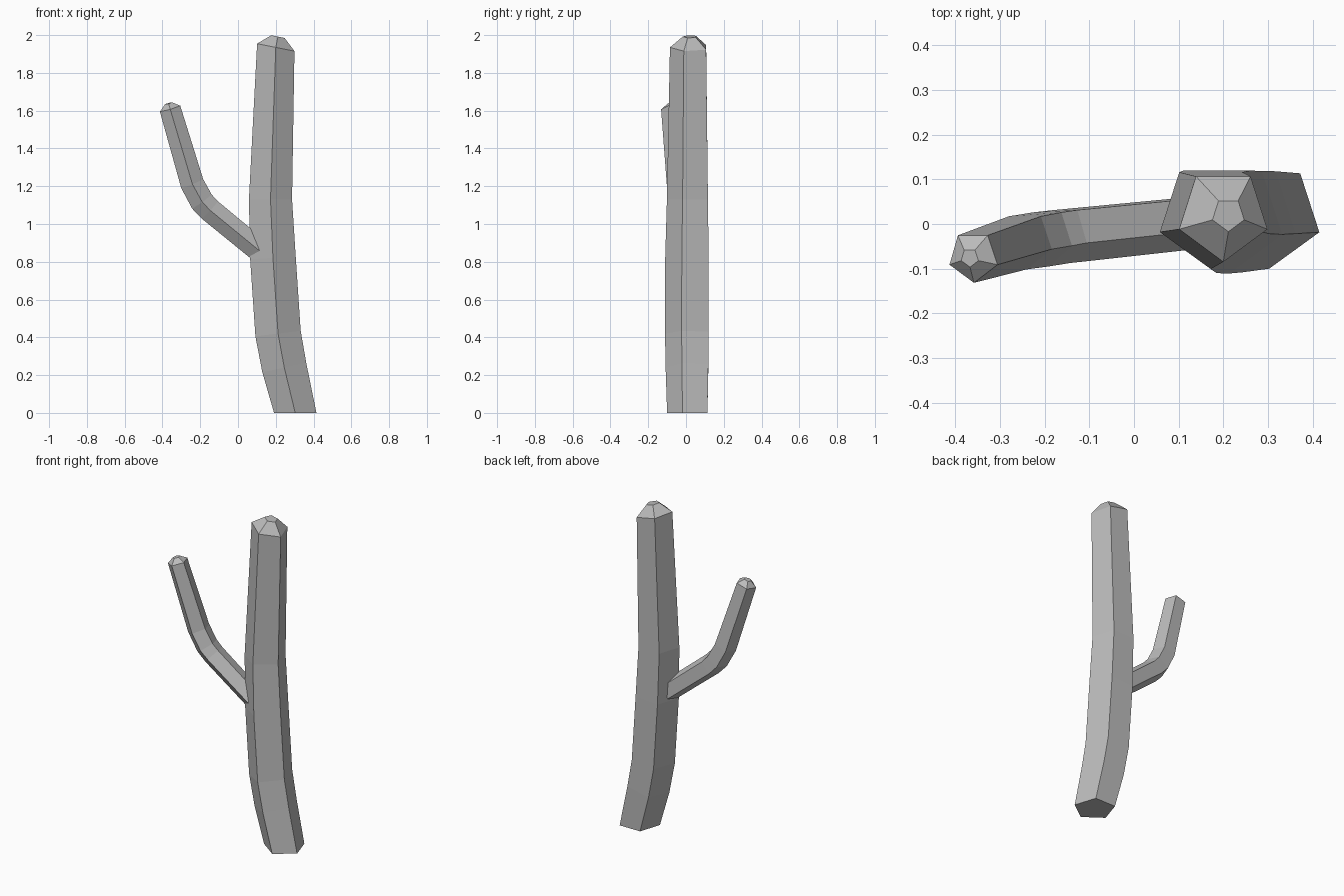
import bpy
import bmesh
from math import sin, cos, tau
from mathutils import Vector

cube = bpy.data.objects.get("Cube")
if cube:
    bpy.data.objects.remove(cube, do_unlink=True)

SIDES = 5

grey = bpy.data.materials.new("plain_grey")
grey.use_nodes = True
colour = (0.5, 0.5, 0.5, 1)
grey.diffuse_color = colour
grey.node_tree.nodes["Principled BSDF"].inputs["Base Color"].default_value = colour


def ring(bm, centre, direction, radius):
    """Five-sided ring square to the direction, one corner facing the front."""
    front = Vector((0, -1, 0))
    front = (front - direction * front.dot(direction)).normalized()
    side = direction.cross(front)
    return [bm.verts.new(centre + radius * (front * cos(tau * i / SIDES) + side * sin(tau * i / SIDES)))
            for i in range(SIDES)]


def limb(name, spine, cap_height, start=None, end=None):
    """Loft along a spine of (x, y, z, radius), finished with a bevelled tip."""
    points = [Vector(p[:3]) for p in spine]
    radii = [p[3] for p in spine]
    steps = [(b - a).normalized() for a, b in zip(points, points[1:])]
    first = Vector(start).normalized() if start else steps[0]
    last = Vector(end).normalized() if end else steps[-1]
    directions = [first] + [(a + b).normalized() for a, b in zip(steps, steps[1:])] + [last]
    points.append(points[-1] + last * cap_height)
    radii.append(radii[-1] * 0.36)
    directions.append(last)

    bm = bmesh.new()
    rings = [ring(bm, p, d, r) for p, d, r in zip(points, directions, radii)]
    for low, high in zip(rings, rings[1:]):
        for i in range(SIDES):
            j = (i + 1) % SIDES
            bm.faces.new((low[i], low[j], high[j], high[i]))
    bm.faces.new(rings[0][::-1])
    bm.faces.new(rings[-1])
    bmesh.ops.recalc_face_normals(bm, faces=bm.faces)
    mesh = bpy.data.meshes.new(name)
    bm.to_mesh(mesh)
    bm.free()
    mesh.materials.append(grey)
    obj = bpy.data.objects.new(name, mesh)
    bpy.context.collection.objects.link(obj)
    return obj


# Main trunk, flat on the ground and curving upright
limb("trunk", [
    (0.303, 0.018, 0, 0.118),
    (0.245, 0.017, 0.24, 0.125),
    (0.212, 0.016, 0.42, 0.127),
    (0.185, 0.017, 0.82, 0.127),
    (0.172, 0.019, 1.13, 0.12),
    (0.2, 0.021, 1.935, 0.106),
], 0.058, start=(0, 0, 1), end=(0.2, 0, 1))

# Side branch, leaving the right of the trunk and bending upward
limb("branch", [
    (0.112, 0.005, 0.86, 0.064),
    (-0.15, -0.022, 1.075, 0.066),
    (-0.192, -0.028, 1.12, 0.067),
    (-0.243, -0.036, 1.215, 0.066),
    (-0.36, -0.073, 1.612, 0.059),
], 0.028)
